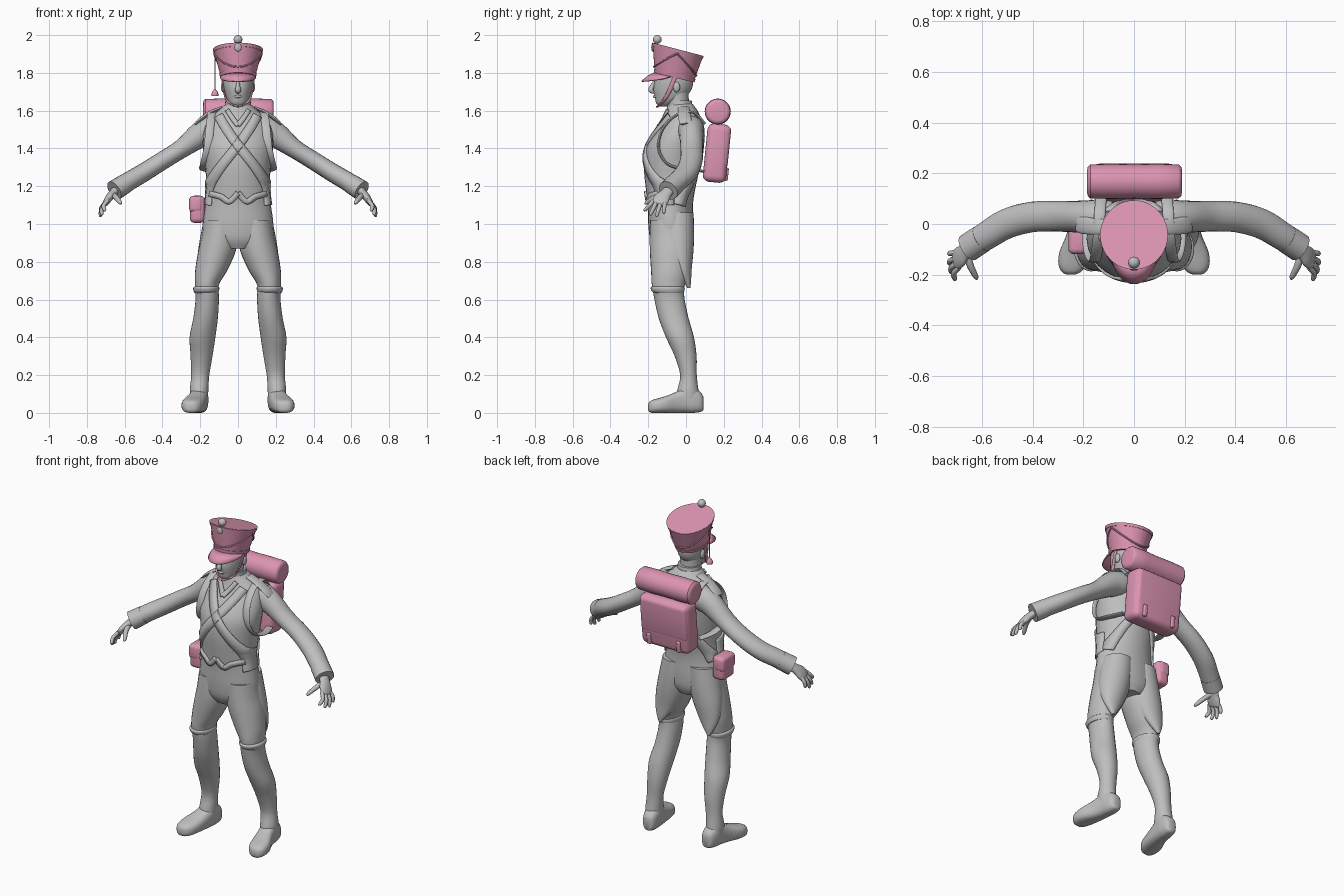
import bpy, bmesh, math
from mathutils import Vector as V
from mathutils.bvhtree import BVHTree

def material(name, col):
    m = bpy.data.materials.new(name)
    m.diffuse_color = (*col, 1)
    return m

GREY = material("plain grey", (0.52, 0.52, 0.52))
PINK = material("gear pink", (0.72, 0.30, 0.44))

def make(name, verts, faces, mat):
    bm = bmesh.new()
    vs = [bm.verts.new(v) for v in verts]
    for f in faces:
        bm.faces.new([vs[i] for i in f])
    bmesh.ops.recalc_face_normals(bm, faces=bm.faces)
    me = bpy.data.meshes.new(name)
    bm.to_mesh(me)
    bm.free()
    me.materials.append(mat)
    ob = bpy.data.objects.new(name, me)
    bpy.context.collection.objects.link(ob)
    return ob

def spline(rows, steps):
    """Catmull-Rom through equal-length number tuples."""
    out, n = [], len(rows)
    for i in range(n - 1):
        p = [rows[max(0, i - 1)], rows[i], rows[i + 1], rows[min(n - 1, i + 2)]]
        for k in range(steps):
            t = k / steps
            out.append([0.5 * (2 * b + (c - a) * t + (2 * a - 5 * b + 4 * c - d) * t * t
                        + (3 * b - a - 3 * c + d) * t ** 3) for a, b, c, d in zip(*p)])
    return out + [list(rows[-1])]

def loft(name, rings, mat, sides=28, power=2.0):
    """Skin over (centre, u, v) superellipse rings, with closed ends."""
    verts, faces = [], []
    for c, u, v in rings:
        for k in range(sides):
            a = 2 * math.pi * k / sides
            ca, sa = math.cos(a), math.sin(a)
            verts.append(c + u * math.copysign(abs(ca) ** (2 / power), ca)
                         + v * math.copysign(abs(sa) ** (2 / power), sa))
    for i in range(len(rings) - 1):
        for k in range(sides):
            a, b = i * sides + k, i * sides + (k + 1) % sides
            faces.append((a, b, b + sides, a + sides))
    n = len(verts)
    faces += [tuple(range(sides)), tuple(range(n - sides, n))]
    return make(name, verts, faces, mat)

def stack(name, rows, mat=GREY, s=1, power=2.0, steps=4):
    """Horizontal rings: (z, cx, cy, rx, ry)."""
    return loft(name, [(V((s * x, y, z)), V((rx, 0, 0)), V((0, ry, 0)))
                for z, x, y, rx, ry in spline(rows, steps)], mat, power=power)

def tube(name, rows, side, mat=GREY, s=1, steps=4, sides=20):
    """Rings along a path: (x, y, z, thickness, width along side)."""
    rows = spline(rows, steps)
    pts = [V((s * r[0], r[1], r[2])) for r in rows]
    side, rings = V((s * side[0], side[1], side[2])), []
    for i, r in enumerate(rows):
        t = (pts[min(i + 1, len(pts) - 1)] - pts[max(i - 1, 0)]).normalized()
        v = (side - t * side.dot(t)).normalized()
        rings.append((pts[i], t.cross(v) * r[3], v * r[4]))
    return loft(name, rings, mat, sides)

def ball(name, c, r, mat=GREY):
    prof = [(c[2] - r[2] * math.cos(a), c[0], c[1], r[0] * math.sin(a) + 1e-4, r[1] * math.sin(a) + 1e-4)
            for a in [math.pi * i / 14 for i in range(15)]]
    return stack(name, prof, mat, steps=1)

def cushion(name, c, half, mat, tilt=0.0, bevel=0.03):
    bm = bmesh.new()
    bmesh.ops.create_cube(bm, size=2)
    bmesh.ops.scale(bm, vec=half, verts=bm.verts)
    bmesh.ops.bevel(bm, geom=bm.edges[:], offset=bevel, segments=4, profile=0.5, affect='EDGES')
    me = bpy.data.meshes.new(name)
    bm.to_mesh(me)
    bm.free()
    me.materials.append(mat)
    ob = bpy.data.objects.new(name, me)
    ob.location, ob.rotation_euler = c, (tilt, 0, 0)
    bpy.context.collection.objects.link(ob)
    return ob

# Torso, neck, head
torso = stack("torso", [(0.87, 0, -.075, .09, .09), (0.92, 0, -.077, .175, .113), (1.0, 0, -.08, .187, .12),
    (1.1, 0, -.083, .174, .12), (1.18, 0, -.082, .165, .13), (1.3, 0, -.075, .174, .148),
    (1.4, 0, -.065, .186, .148), (1.48, 0, -.04, .183, .13), (1.55, 0, -.02, .16, .103),
    (1.6, 0, -.022, .105, .083), (1.635, 0, -.03, .066, .066)])
stack("neck", [(1.58, 0, -.035, .062, .06), (1.65, 0, -.045, .06, .06), (1.74, 0, -.05, .065, .065)])
stack("collar", [(1.6, 0, -.03, .075, .07), (1.63, 0, -.033, .069, .067), (1.655, 0, -.037, .067, .067)])
stack("head", [(1.622, 0, -.118, .025, .025), (1.64, 0, -.108, .046, .05), (1.67, 0, -.085, .062, .08),
    (1.71, 0, -.072, .073, .1), (1.75, 0, -.065, .08, .103), (1.8, 0, -.062, .08, .1)])
tube("nose", [(0, -.165, 1.755, .008, .008), (0, -.178, 1.73, .012, .011), (0, -.186, 1.708, .014, .016),
    (0, -.168, 1.695, .006, .01)], (1, 0, 0))
tube("mouth", [(-.028, -.145, 1.673, .004, .006), (0, -.165, 1.675, .008, .01), (.028, -.145, 1.673, .004, .006)], (0, 1, 0))

# Arms, hands, legs, boots, tails and shoulder gear, mirrored
for s, n in ((-1, "right"), (1, "left")):
    tube(n + "_arm", [(.09, .02, 1.51, .06, .07), (.14, .025, 1.5, .074, .072), (.2, .028, 1.472, .068, .064),
        (.3, .03, 1.398, .05, .06), (.4, .028, 1.335, .048, .06), (.5, .002, 1.272, .049, .06),
        (.58, -.045, 1.225, .05, .056), (.65, -.09, 1.18, .05, .052)], (0, 1, 0), s=s)
    tube(n + "_cuff", [(.6, -.058, 1.212, .052, .056), (.655, -.094, 1.177, .054, .056)], (0, 1, 0), s=s)
    tube(n + "_palm", [(.63, -.078, 1.192, .024, .03), (.665, -.107, 1.16, .021, .032), (.685, -.128, 1.135, .02, .042),
        (.703, -.143, 1.108, .014, .04), (.707, -.147, 1.1, .004, .025)], (0, 1, 0), s=s)
    for i, (ky, tx, ty, tz) in enumerate([(-.172, .706, -.217, 1.073), (-.153, .722, -.188, 1.052),
                                          (-.132, .728, -.155, 1.045), (-.112, .727, -.118, 1.06)]):
        tube(n + "_finger_%d" % (i + 1), [(.69, ky, 1.125, .011, .011), ((.7 + tx) / 2 + .008, (ky + ty) / 2, (1.12 + tz) / 2, .011, .011),
            (tx, ty, tz, .009, .009), (tx, ty - .002, tz - .005, .003, .003)], (0, 1, 0), s=s, sides=10)
    tube(n + "_thumb", [(.66, -.115, 1.155, .015, .015), (.645, -.165, 1.14, .014, .014),
        (.625, -.205, 1.115, .011, .011), (.62, -.218, 1.105, .004, .004)], (1, 0, 0), s=s, sides=12)
    stack(n + "_thigh", [(1.02, .09, -.078, .09, .112), (.93, .098, -.077, .096, .115), (.85, .113, -.078, .099, .113),
        (.75, .143, -.085, .084, .1), (.69, .162, -.092, .066, .09), (.65, .167, -.095, .06, .082)], s=s)
    stack(n + "_boot_top", [(.635, .168, -.092, .062, .078), (.645, .168, -.095, .067, .087), (.662, .168, -.097, .069, .09),
        (.67, .167, -.096, .06, .082)], s=s)
    stack(n + "_boot_shaft", [(.66, .167, -.094, .063, .083), (.6, .163, -.087, .062, .08), (.5, .172, -.065, .065, .079),
        (.4, .188, -.032, .068, .074), (.3, .193, -.002, .058, .058), (.2, .2, .013, .048, .044),
        (.12, .206, .01, .049, .056), (.06, .206, .01, .046, .065)], s=s)
    foot = [(.092, .2, .05, .02, .035), (.08, .2, .056, .036, .05), (.04, .203, .068, .046, .068), (0, .207, .068, .048, .068),
            (-.05, .217, .056, .052, .056), (-.11, .234, .044, .06, .044), (-.16, .243, .037, .055, .037),
            (-.19, .247, .032, .036, .03), (-.2, .249, .03, .015, .014)]
    loft(n + "_foot", [(V((s * x, y, z)), V((rx, 0, 0)), V((0, 0, rz)))
         for y, x, z, rx, rz in spline(foot, 3)], GREY, power=2.7)
    stack(n + "_coat_tail", [(1.06, .085, -.05, .088, .09), (.95, .1, -.045, .096, .088), (.85, .122, -.035, .09, .074),
        (.76, .145, -.015, .066, .045), (.7, .158, .005, .035, .022), (.66, .165, .015, .008, .008)], s=s)
    # Epaulette strap, pack strap, ear, chin strap
    tube(n + "_epaulette", [(.085, -.012, 1.617, .008, .03), (.15, -.01, 1.588, .01, .032), (.2, -.005, 1.553, .01, .034),
        (.225, 0, 1.53, .006, .03)], (0, 1, 0), s=s)
    tube(n + "_pack_strap", [(.13, .1, 1.53, .007, .022), (.135, .04, 1.59, .007, .022), (.14, -.05, 1.578, .007, .022),
        (.15, -.125, 1.5, .007, .022), (.16, -.145, 1.4, .007, .022), (.178, -.1, 1.32, .007, .022),
        (.182, -.01, 1.29, .007, .022), (.15, .09, 1.28, .007, .022)], (1, 0, 0), s=s)
    ball(n + "_ear", (s * .078, -.05, 1.725), (.012, .018, .028))
    tube(n + "_chin_strap", [(.083, -.06, 1.775, .005, .011), (.076, -.085, 1.71, .005, .011),
        (.056, -.12, 1.65, .005, .011), (0, -.15, 1.622, .005, .011)], (0, 1, .4), PINK, s=s)

# Flat belts laid on the torso surface
tree = BVHTree.FromPolygons([v.co for v in torso.data.vertices], [p.vertices[:] for p in torso.data.polygons])

def belt(name, path, width, face=-1):
    rows = spline(path, 10)
    verts, faces = [], []
    for i, (x, z) in enumerate(rows):
        a, b = rows[max(i - 1, 0)], rows[min(i + 1, len(rows) - 1)]
        d = V((b[0] - a[0], 0, b[1] - a[1])).normalized()
        for k in (-1, 0, 1):
            p = V((x - d.z * width / 2 * k, face, z + d.x * width / 2 * k))
            hit, nor, _, _ = tree.ray_cast(p, V((0, -face, 0)))
            if hit is None:
                hit, nor, _, _ = tree.find_nearest(V((p.x, -.06, p.z)))
            verts.append(hit + nor * .004)
    for i in range(len(rows) - 1):
        for k in (0, 1):
            j = i * 3 + k
            faces.append((j, j + 1, j + 4, j + 3))
    m = make(name, verts, faces, GREY).modifiers.new("thickness", 'SOLIDIFY')
    m.thickness, m.offset = .014, 0

for s, n in ((-1, "right"), (1, "left")):
    belt(n + "_cross_belt_front", [(s * .1, 1.57), (s * .06, 1.5), (0, 1.415), (-s * .09, 1.3), (-s * .15, 1.2), (-s * .165, 1.1)], .05)
    belt(n + "_cross_belt_back", [(s * .1, 1.57), (0, 1.4), (-s * .1, 1.24), (-s * .16, 1.1)], .045, 1)
    belt(n + "_lapel", [(s * .055, 1.6), (s * .03, 1.56), (0, 1.52)], .025)
    belt(n + "_vest_hem", [(0, 1.165), (s * .045, 1.12), (s * .09, 1.145), (s * .145, 1.16)], .03)

# Shako: tapered tilted crown, rims, visor, cord and pompom
def hat_ring(t, grow=0.0):
    lerp = lambda a, b: a + (b - a) * t
    return (V((0, lerp(-.0625, -.043), lerp(1.775, 1.925))), V((lerp(.09, .131) + grow, 0, 0)),
            V((0, lerp(.103, .134) + grow, lerp(-.025, -.035))))

loft("shako_crown", [hat_ring(t) for t in (0, .25, .5, .75, 1)], PINK, 40)
loft("shako_lower_band", [hat_ring(t, .004) for t in (0, .12)], PINK, 40)
loft("shako_upper_band", [hat_ring(t, .003) for t in (.88, .99)], PINK, 40)
c, u, v = hat_ring(0)
visor, N = [], 24
for i in range(N + 1):
    a = math.pi * (1.06 + .88 * i / N)
    p = c + u * math.cos(a) + v * math.sin(a)
    w = math.sin(math.pi * i / N) ** .6
    visor += [p, p + V((.004 * math.cos(a), -.035 * w, -.018 * w)), p + V((.006 * math.cos(a), -.07 * w, -.045 * w))]
m = make("shako_visor", visor, [(3 * i + k, 3 * i + k + 1, 3 * i + k + 4, 3 * i + k + 3)
         for i in range(N) for k in (0, 1)], PINK).modifiers.new("thickness", 'SOLIDIFY')
m.thickness, m.offset = .007, 0

def cord(name, a0, a1, t0, t1):
    rows = []
    for i in range(13):
        f = i / 12
        c, u, v = hat_ring(t0 + (t1 - t0) * math.sin(f * math.pi), .002)
        a = a0 + (a1 - a0) * f
        rows.append((*(c + u * math.cos(a) + v * math.sin(a)), .005, .005))
    tube(name, rows, (0, 0, 1), PINK, steps=1, sides=8)

cord("shako_front_cord", math.pi, 2 * math.pi, .85, .2)
cord("shako_back_cord", 0, math.pi, .85, .25)
tube("tassel_cord", [(-.122, -.05, 1.9, .003, .003), (-.122, -.055, 1.71, .003, .003)], (1, 0, 0), GREY, sides=8)
stack("tassel", [(1.678, -.122, -.055, .018, .018), (1.69, -.122, -.055, .018, .018), (1.705, -.122, -.055, .011, .011),
    (1.715, -.122, -.055, .003, .003)], PINK)
ball("pompom", (0, -.152, 1.977), (.023, .023, .023))
ball("cockade", (0, -.176, 1.935), (.018, .008, .022))

# Knapsack, rolled blanket and hip pouch
cushion("knapsack", (0, .163, 1.375), (.163, .062, .155), PINK, -.1, .035)
cushion("knapsack_flap", (0, .2, 1.41), (.158, .03, .11), PINK, -.1, .024)
for x in (-.1, .1):
    cushion("knapsack_buckle_strap", (x, .2, 1.265), (.014, .024, .035), PINK, -.1, .008)
roll = [(-.185, .045), (-.182, .058), (-.172, .067), (-.09, .069), (0, .067), (.09, .069), (.175, .067), (.186, .058), (.189, .045)]
loft("blanket_roll", [(V((x, .168, 1.595)), V((0, r, 0)), V((0, 0, r))) for x, r in roll], PINK)
cushion("hip_pouch", (-.215, -.055, 1.078), (.04, .06, .072), PINK, 0, .025)
cushion("hip_pouch_flap", (-.222, -.055, 1.105), (.037, .064, .044), PINK, 0, .022)

# Smooth shading with kept edges
bpy.ops.object.select_all(action='DESELECT')
for ob in bpy.context.scene.objects:
    ob.select_set(True)
    bpy.context.view_layer.objects.active = ob
bpy.ops.object.shade_smooth_by_angle(angle=math.radians(40))
